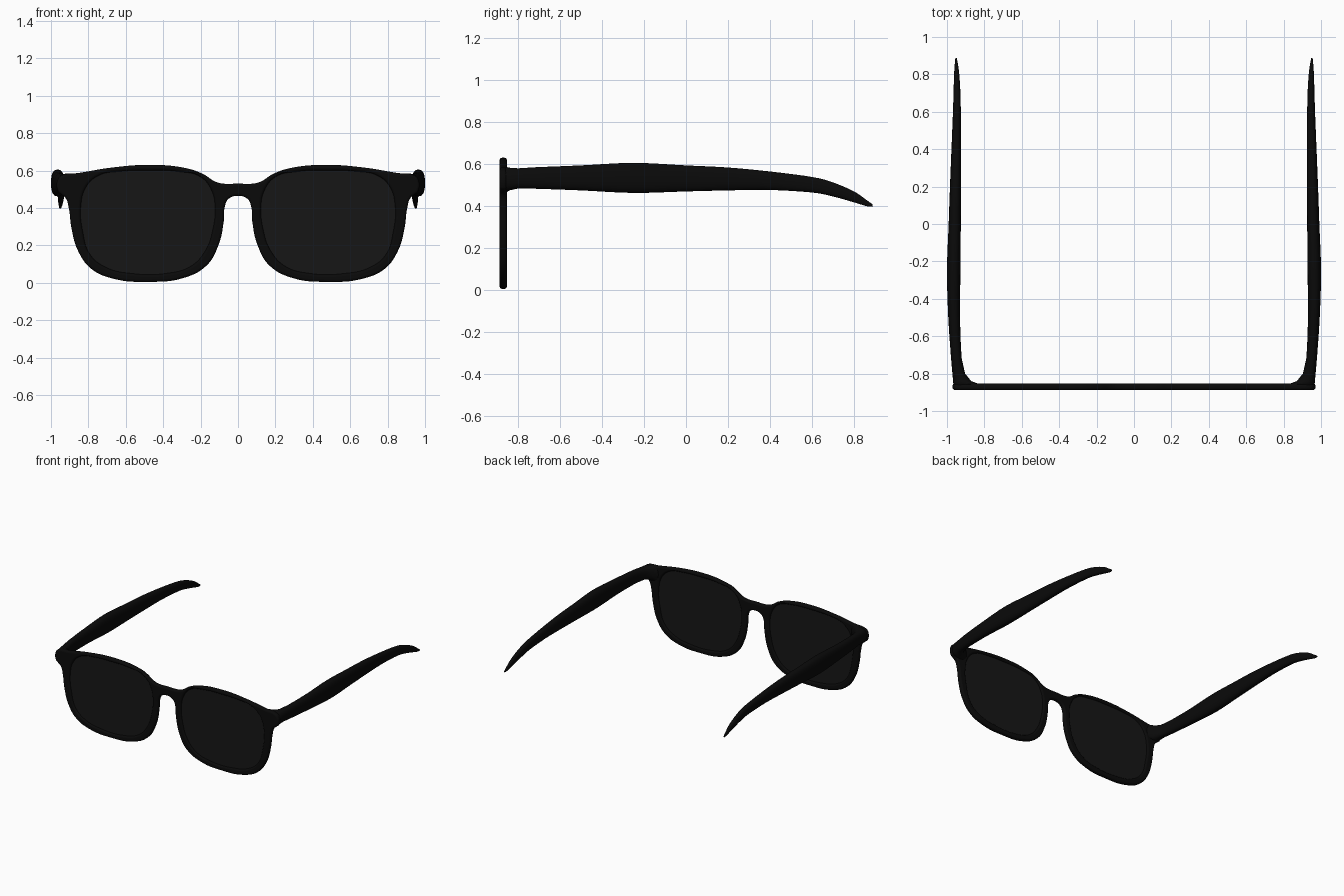
import bpy, bmesh, math

if "Cube" in bpy.data.objects:
    bpy.data.objects.remove(bpy.data.objects["Cube"])

FRONT_Y = -0.87


def material(name, v):
    m = bpy.data.materials.new(name)
    m.diffuse_color = (v, v, v, 1)
    m.use_nodes = True
    m.node_tree.nodes["Principled BSDF"].inputs["Base Color"].default_value = m.diffuse_color
    return m


black = material("black_acetate", 0.003)
tint = material("dark_tint", 0.008)


def finish(obj, mat, angle=40):
    obj.data.materials.clear()
    obj.data.materials.append(mat)
    bpy.ops.object.select_all(action='DESELECT')
    obj.select_set(True)
    bpy.context.view_layer.objects.active = obj
    bpy.ops.object.shade_smooth_by_angle(angle=math.radians(angle))


def mirror(obj):
    obj.modifiers.new("Mirror", 'MIRROR').use_axis[0] = True


def plate(name, outlines, extrude, bevel, mat):
    """Filled smooth outlines in the xz plane, thickened along y."""
    cu = bpy.data.curves.new(name, 'CURVE')
    cu.dimensions = '2D'
    cu.fill_mode = 'BOTH'
    cu.extrude, cu.bevel_depth, cu.offset = extrude, bevel, -bevel
    cu.bevel_resolution, cu.resolution_u = 3, 8
    for pts in outlines:
        s = cu.splines.new('BEZIER')
        s.bezier_points.add(len(pts) - 1)
        for p, (x, z) in zip(s.bezier_points, pts):
            p.co = (x, z, 0)
            p.handle_left_type = p.handle_right_type = 'AUTO'
        s.use_cyclic_u = True
    tmp = bpy.data.objects.new(name + "_curve", cu)
    bpy.context.collection.objects.link(tmp)
    bpy.context.view_layer.update()
    me = bpy.data.meshes.new_from_object(
        tmp.evaluated_get(bpy.context.evaluated_depsgraph_get()))
    bpy.data.objects.remove(tmp)
    obj = bpy.data.objects.new(name, me)
    bpy.context.collection.objects.link(obj)
    obj.rotation_euler.x = math.pi / 2
    obj.location.y = FRONT_Y
    finish(obj, mat)
    return obj


# Right half of the frame outline, from bridge top round to bridge underside
half = [(0.08, .53), (.12, .54), (.19, .583), (.29, .615), (.48, .63), (.68, .615),
        (.85, .587), (.945, .573), (.963, .555), (.963, .49), (.945, .472), (.92, .45),
        (.905, .40), (.89, .29), (.855, .17), (.785, .075), (.66, .02), (.48, .005),
        (.30, .023), (.17, .09), (.105, .20), (.076, .33), (.07, .41), (.052, .447)]
outer = [(0, .53)] + half + [(0, .465)] + [(-x, z) for x, z in reversed(half)]

# Lens opening
hole = [(.48, .60), (.63, .595), (.74, .575), (.81, .515), (.84, .41), (.83, .275),
        (.79, .15), (.70, .08), (.57, .05), (.385, .05), (.25, .09), (.17, .18),
        (.135, .285), (.123, .39), (.14, .49), (.20, .565), (.32, .594)]

plate("front_frame", [outer, hole, [(-x, z) for x, z in reversed(hole)]], .004, .0135, black)

# Lenses, set slightly into the rims
lens_pts = [(.48 + (x - .48) * 1.03, .325 + (z - .325) * 1.03) for x, z in hole]
mirror(plate("lenses", [lens_pts], .005, 0, tint))

# Temple sections: y, inner x, outer x, bottom z, top z
rows = [(-.875, .82, .965, .482, .568), (-.855, .83, .966, .465, .585),
        (-.84, .87, .967, .474, .582), (-.80, .903, .971, .483, .579),
        (-.72, .921, .978, .482, .584), (-.5, .93, .993, .474, .593),
        (-.25, .928, 1.0, .462, .605), (0, .926, .991, .469, .593),
        (.2, .925, .984, .474, .583), (.4, .925, .976, .476, .564),
        (.6, .926, .968, .464, .538), (.7, .928, .965, .445, .512),
        (.8, .934, .962, .417, .469), (.86, .942, .958, .399, .428),
        (.888, .948, .955, .396, .408)]


def catmull(a, b, c, d, t):
    return [.5 * (2 * q + (r - p) * t + (2 * p - 5 * q + 4 * r - s) * t * t
                  + (3 * q - p - 3 * r + s) * t ** 3) for p, q, r, s in zip(a, b, c, d)]


sections = rows[:4]
for i in range(4, len(rows) - 1):
    for k in range(4):
        sections.append(catmull(rows[i - 1], rows[i], rows[i + 1],
                                rows[min(i + 2, len(rows) - 1)], k / 4))
sections.append(rows[-1])

# Temples: lofted rounded sections
N = 28
bm = bmesh.new()
rings = []
for y, x0, x1, z0, z1 in sections:
    ring = []
    for k in range(N):
        a = 2 * math.pi * k / N
        c, s = math.cos(a), math.sin(a)
        u = math.copysign(abs(c) ** .8, c)
        v = math.copysign(abs(s) ** .8, s)
        ring.append(bm.verts.new(((x0 + x1) / 2 + u * (x1 - x0) / 2, y,
                                  (z0 + z1) / 2 + v * (z1 - z0) / 2)))
    rings.append(ring)
for a, b in zip(rings, rings[1:]):
    for k in range(N):
        j = (k + 1) % N
        bm.faces.new((a[k], a[j], b[j], b[k]))
bm.faces.new(rings[0])
bm.faces.new(rings[-1])
bmesh.ops.recalc_face_normals(bm, faces=bm.faces)
me = bpy.data.meshes.new("temples")
bm.to_mesh(me)
bm.free()
temples = bpy.data.objects.new("temples", me)
bpy.context.collection.objects.link(temples)
finish(temples, black, 50)
mirror(temples)
